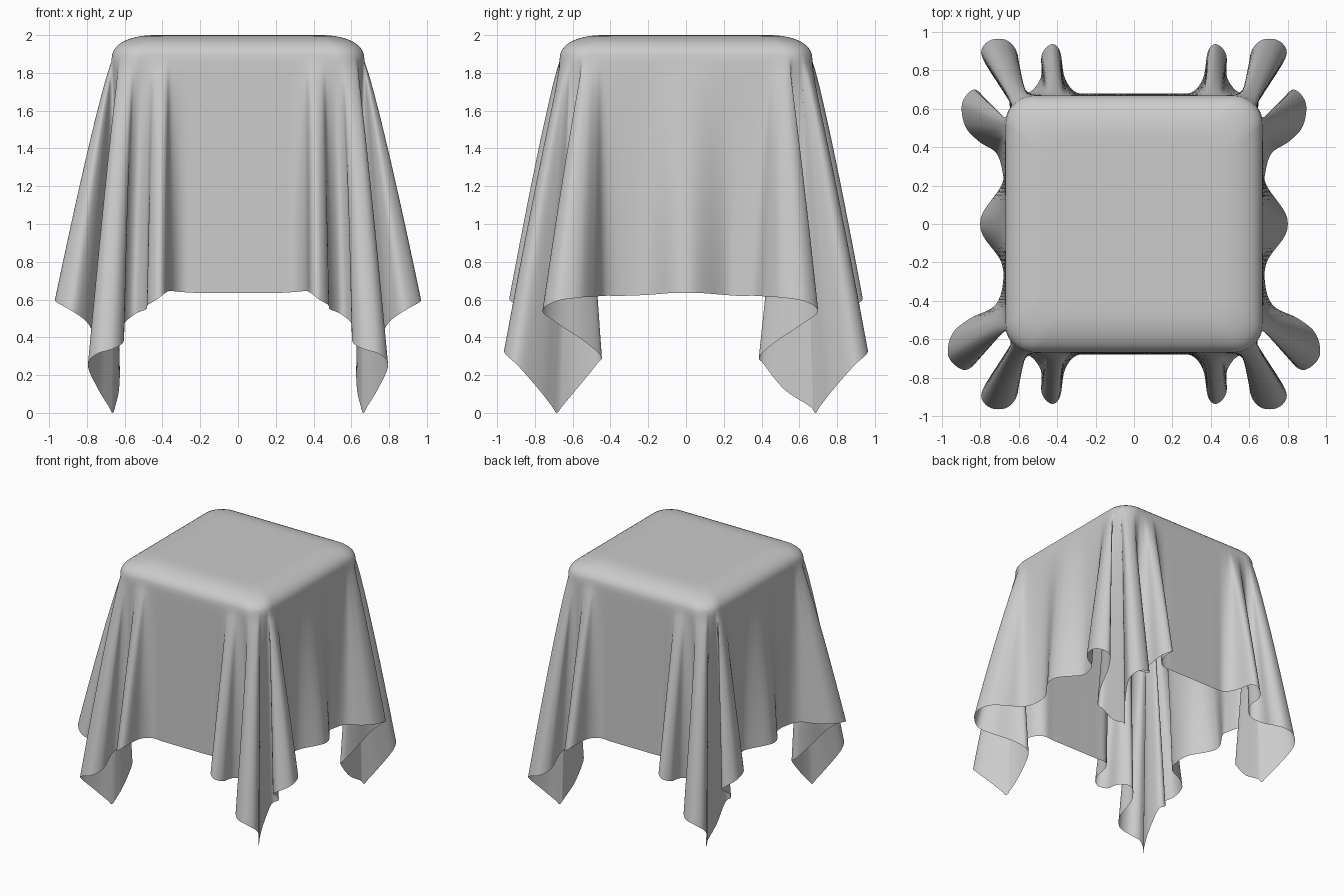
import bpy, bmesh, math
from mathutils import Vector

if "Cube" in bpy.data.objects:
    bpy.data.objects.remove(bpy.data.objects["Cube"])

# Hem of one draped corner, from the front centre round to the side centre:
# x, distance out in y, z, signed distance from the corner along the top edge
HEM = [
    (0, .68, .635, -.67), (.2, .68, .635, -.47), (.30, .685, .64, -.38),
    (.36, .76, .645, -.32), (.385, .90, .635, -.29), (.43, .935, .60, -.26),
    (.48, .88, .57, -.23), (.485, .76, .55, -.20), (.55, .685, .52, -.16),
    (.61, .75, .46, -.13), (.605, .88, .38, -.10), (.66, .955, .34, -.06),
    (.75, .955, .31, -.02), (.795, .89, .25, 0), (.74, .78, .125, .02),
    (.685, .71, .035, .028), (.665, .685, 0, .03), (.65, .655, .035, .035),
    (.63, .58, .125, .06), (.63, .47, .26, .09),
    (.68, .45, .30, .10), (.74, .54, .38, .11), (.80, .69, .48, .12),
    (.88, .76, .54, .13), (.965, .69, .59, .15), (.945, .57, .61, .17),
    (.85, .49, .615, .20), (.73, .43, .62, .24), (.685, .33, .62, .34),
    (.69, .20, .625, .47), (.78, .07, .635, .60), (.80, 0, .635, .67)]
HALF, RAD, STEPS, WALL_Z = .67, .15, 6, 1.86


def back_variant(p):
    # the back corners have a shorter side fold, set further along the side
    x, y, z, w = p
    if .05 < w < .4:
        return (.68 + (x - .68) * .75, y - .06, z, w)
    return p


def spline(pts):
    out = []
    n = len(pts)
    v = [Vector(p) for p in pts]
    v = [Vector((-v[1][0], *v[1][1:3], -2 * HALF - v[1][3]))] + v
    e = v[-2]
    v.append(Vector((e[0], -e[1], e[2], 2 * HALF - e[3])))
    for i in range(1, n):
        a, b, c, d = v[i - 1:i + 3]
        for k in range(STEPS):
            t = k / STEPS
            out.append(.5 * (2 * b + (c - a) * t + (2 * a - 5 * b + 4 * c - d) * t * t
                             + (3 * b - a - 3 * c + d) * t ** 3))
    out.append(v[n])
    return out


def top_edge(w):
    # point on the rounded square of the covered block
    p = Vector((HALF - max(-w, 0), HALF - max(w, 0)))
    c = Vector((min(p.x, HALF - RAD), min(p.y, HALF - RAD)))
    d = p - c
    if d.length > 0:
        p = c + d.normalized() * RAD
    return p


def column(p, sx, sy):
    # one strand of cloth from near the top centre, over the edge, to the hem
    hx, hy, hz, w = p
    e = top_edge(w)
    pts = [(e.x * k, e.y * k, 2) for k in (.2, .4, .55)]
    for i in range(10):
        # soft rounding over the edge, flatter towards the top
        a = i / 10 * math.pi / 2
        k = .66 + .34 * math.sin(a)
        pts.append((e.x * k, e.y * k, WALL_Z + (2 - WALL_Z) * math.cos(a) ** .75))
    for i in range(25):
        t = i / 24
        s = t ** .88
        pts.append((e.x + (hx - e.x) * s, e.y + (hy - e.y) * s, WALL_Z + (hz - WALL_Z) * t))
    return [(x * sx, y * sy, z) for x, y, z in pts]


# Four mirrored corners joined into one closed ring of strands
front = spline(HEM)
back = spline([back_variant(p) for p in HEM])
ring = [column(p, 1, -1) for p in front[:-1]]
ring += [column(p, 1, 1) for p in back[:0:-1]]
ring += [column(p, -1, 1) for p in back[:-1]]
ring += [column(p, -1, -1) for p in front[:0:-1]]

# Cloth surface
bm = bmesh.new()
cols = [[bm.verts.new(co) for co in col] for col in ring]
centre = bm.verts.new((0, 0, 2))
for i, a in enumerate(cols):
    b = cols[(i + 1) % len(cols)]
    bm.faces.new((centre, a[0], b[0]))
    for j in range(len(a) - 1):
        bm.faces.new((a[j], a[j + 1], b[j + 1], b[j]))
for f in bm.faces:
    f.smooth = True
me = bpy.data.meshes.new("draped_cloth")
bm.to_mesh(me)
bm.free()
cloth = bpy.data.objects.new("draped_cloth", me)
bpy.context.collection.objects.link(cloth)
